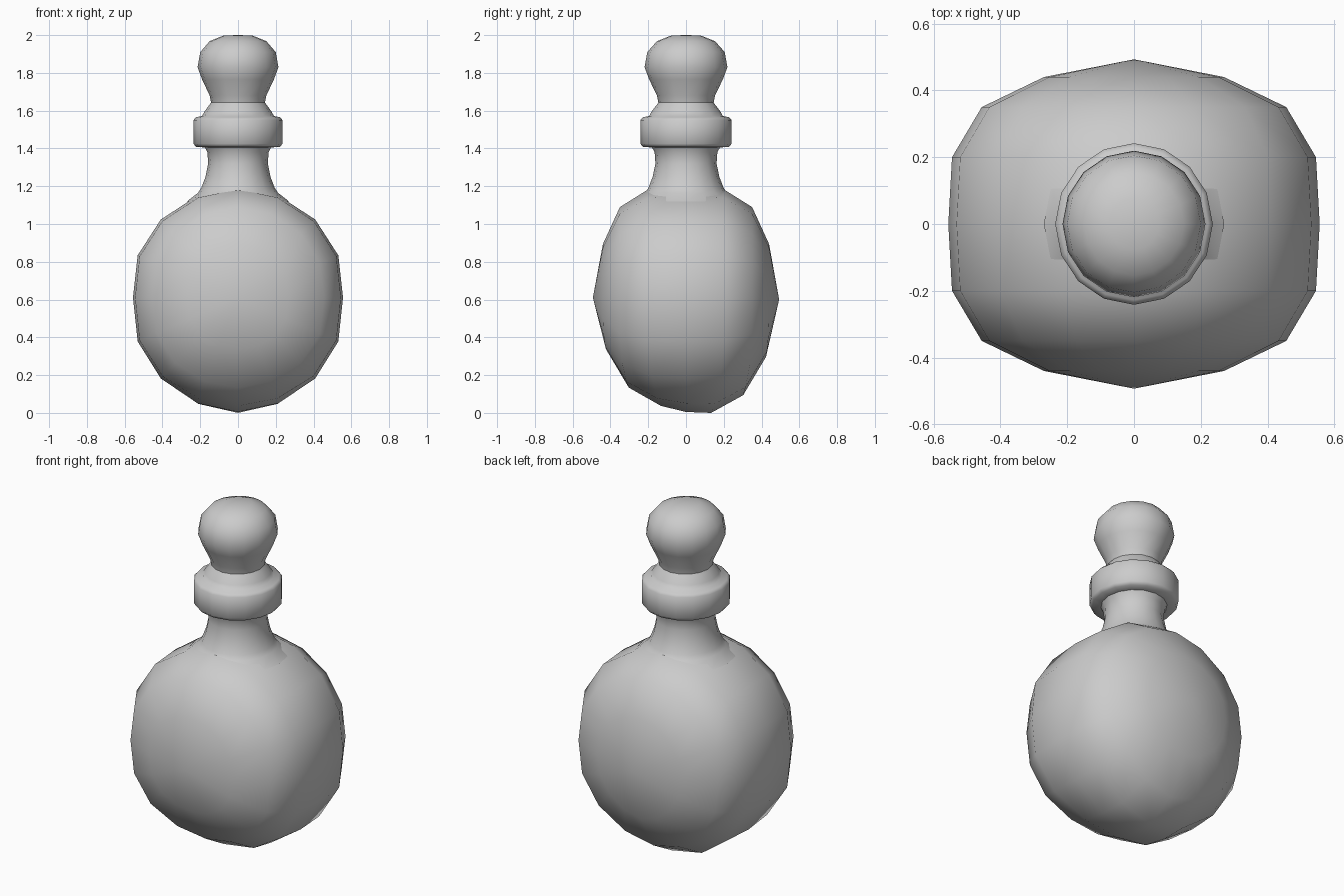
import bpy, bmesh
from math import sin, cos, pi

if "Cube" in bpy.data.objects:
    bpy.data.objects.remove(bpy.data.objects["Cube"])

N = 16


def loft(name, rings, caps):
    """Skin closed rings of points; caps are pole points or None."""
    bm = bmesh.new()
    vr = [[bm.verts.new(p) for p in r] for r in rings]
    for a, b in zip(vr, vr[1:]):
        for i in range(N):
            j = (i + 1) % N
            bm.faces.new((a[i], a[j], b[j], b[i]))
    for ring, pole in ((vr[0], caps[0]), (vr[-1], caps[1])):
        if pole:
            v = bm.verts.new(pole)
            for i in range(N):
                bm.faces.new((ring[i], ring[(i + 1) % N], v))
    bmesh.ops.recalc_face_normals(bm, faces=bm.faces)
    me = bpy.data.meshes.new(name)
    bm.to_mesh(me)
    bm.free()
    me.shade_smooth()
    ob = bpy.data.objects.new(name, me)
    bpy.context.collection.objects.link(ob)
    return ob


def lathe(name, profile, caps):
    return loft(name, [[(r * cos(2 * pi * i / N), 1.025 * r * sin(2 * pi * i / N), z)
                        for i in range(N)] for r, z in profile], caps)


# Flask body: flattened ball with its poles facing front and back
def body_point(y, s, a):
    low = max(0, -sin(a)) ** 4
    side = (y > 0) - (y < 0)
    zr = 0.585 if sin(a) > 0 else 0.605
    z = 0.61 + zr * s * sin(a) - 0.02 * side * low
    return (0.556 * s * cos(a) * (1 + 0.08 * s * sin(2 * a) ** 2 * (cos(a) ** 2)),
            y - side * 0.07 * s * s * low, max(0, z))


half = [(0.44, 0.485), (0.35, 0.82), (0.2, 0.98)]
rows = [(-y, s) for y, s in half] + [(0, 1)] + half[::-1]
loft("flask_body",
     [[body_point(y, s, 2 * pi * i / N) for i in range(N)] for y, s in rows],
     [(0, -0.493, 0.61), (0, 0.493, 0.60)])

# Neck flaring into the body
lathe("neck", [(0.27, 1.12), (0.212, 1.165), (0.195, 1.19), (0.172, 1.25),
               (0.158, 1.32), (0.162, 1.38), (0.178, 1.41)], [None, None])

# Thick collar with a stepped lip
collar = lathe("collar", [(0.165, 1.405), (0.222, 1.408), (0.236, 1.425), (0.236, 1.55),
                          (0.222, 1.565), (0.19, 1.572), (0.178, 1.595),
                          (0.152, 1.63), (0.138, 1.65)], [None, None])

# Rounded stopper
lathe("stopper", [(0.142, 1.64), (0.15, 1.68), (0.19, 1.765), (0.214, 1.83),
                  (0.2, 1.91), (0.15, 1.968), (0.075, 1.998)],
      [None, (0, 0, 2.0)])
